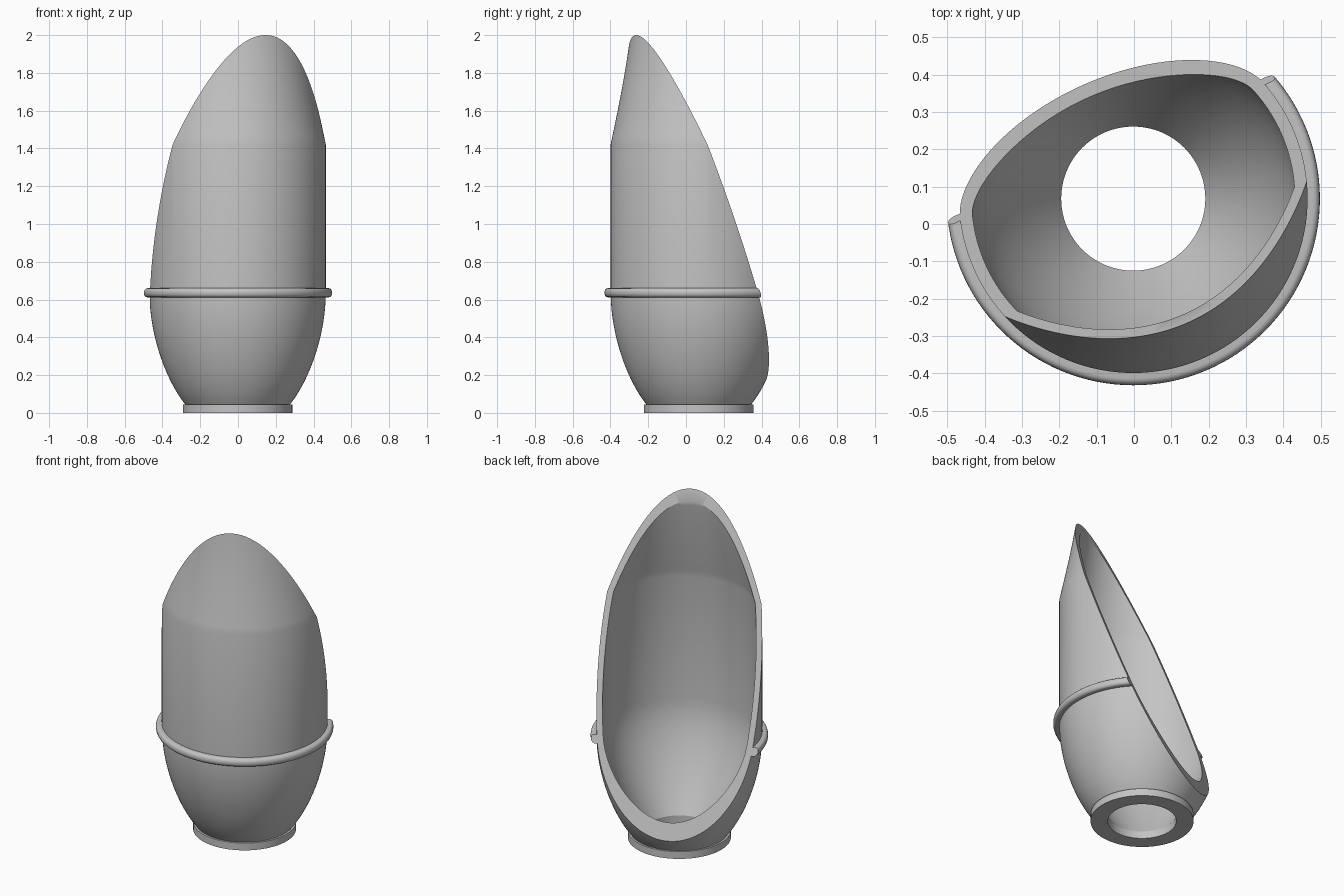
import bpy
import bmesh
import math
from mathutils import Vector
from mathutils.geometry import interpolate_bezier

if "Cube" in bpy.data.objects:
    bpy.data.objects.remove(bpy.data.objects["Cube"], do_unlink=True)

AXIS = Vector((-0.002, 0.068, 0))
WALL = 0.034
SEGMENTS = 128

# Slanted cutting plane that opens the shell towards the back
CUT_POINT = AXIS + Vector((0, 0, 1.023))
CUT_NORMAL = Vector((-0.408, 0.913, 0.3715)).normalized()

grey = bpy.data.materials.new("plain_grey")
grey.use_nodes = True
colour = (0.55, 0.55, 0.55, 1)
grey.diffuse_color = colour
grey.node_tree.nodes["Principled BSDF"].inputs["Base Color"].default_value = colour


def arc(start, handle_a, handle_b, end, count=16):
    """Smooth run of (radius, height) points."""
    pts = [Vector((r, z, 0)) for r, z in (start, handle_a, handle_b, end)]
    return [(p.x, p.y) for p in interpolate_bezier(*pts, count)]


def revolve(name, profile, cut=False):
    """Spin a closed (radius, height) profile round the axis, optionally slice it."""
    bm = bmesh.new()
    verts = [bm.verts.new(AXIS + Vector((r, 0, z))) for r, z in profile]
    edges = [bm.edges.new((v, verts[i - 1])) for i, v in enumerate(verts)]
    bmesh.ops.spin(bm, geom=verts + edges, cent=AXIS, axis=(0, 0, 1),
                   angle=math.tau, steps=SEGMENTS)
    bmesh.ops.remove_doubles(bm, verts=bm.verts[:], dist=0.0001)
    if cut:
        geom = bm.verts[:] + bm.edges[:] + bm.faces[:]
        bmesh.ops.bisect_plane(bm, geom=geom, plane_co=CUT_POINT,
                               plane_no=CUT_NORMAL, clear_outer=True)
        rim = [e for e in bm.edges if e.is_boundary]
        bmesh.ops.triangle_fill(bm, edges=rim, use_beauty=True,
                                normal=CUT_NORMAL)
    bmesh.ops.recalc_face_normals(bm, faces=bm.faces[:])
    mesh = bpy.data.meshes.new(name)
    bm.to_mesh(mesh)
    bm.free()
    mesh.materials.append(grey)
    obj = bpy.data.objects.new(name, mesh)
    bpy.context.collection.objects.link(obj)
    bpy.ops.object.select_all(action="DESELECT")
    obj.select_set(True)
    bpy.context.view_layer.objects.active = obj
    bpy.ops.object.shade_smooth_by_angle(angle=math.radians(30))
    return obj


# Shell: rounded bowl, straight wall and tapering top, thicker towards the base
outer_bowl = arc((0.278, 0.045), (0.385, 0.18), (0.467, 0.42), (0.467, 0.64))
inner_bowl = arc((0.193, 0.045), (0.30, 0.22), (0.433, 0.46), (0.433, 0.66))
outer_top = arc((0.467, 1.42), (0.425, 1.62), (0.376, 1.85), (0.352, 2.1))
inner_top = [(r - WALL, z) for r, z in outer_top]
revolve("shell", outer_bowl + outer_top + inner_top[::-1] + inner_bowl[::-1], cut=True)

# Rounded band round the top of the bowl, ending at the opening
band_edge = arc((0.482, 0.612), (0.506, 0.612), (0.506, 0.66), (0.482, 0.66), 9)
revolve("band", [(0.45, 0.612)] + band_edge + [(0.45, 0.66)], cut=True)

# Flat foot ring with a hole through it
revolve("foot_ring", [(0.193, 0), (0.29, 0), (0.29, 0.045), (0.193, 0.045)])
